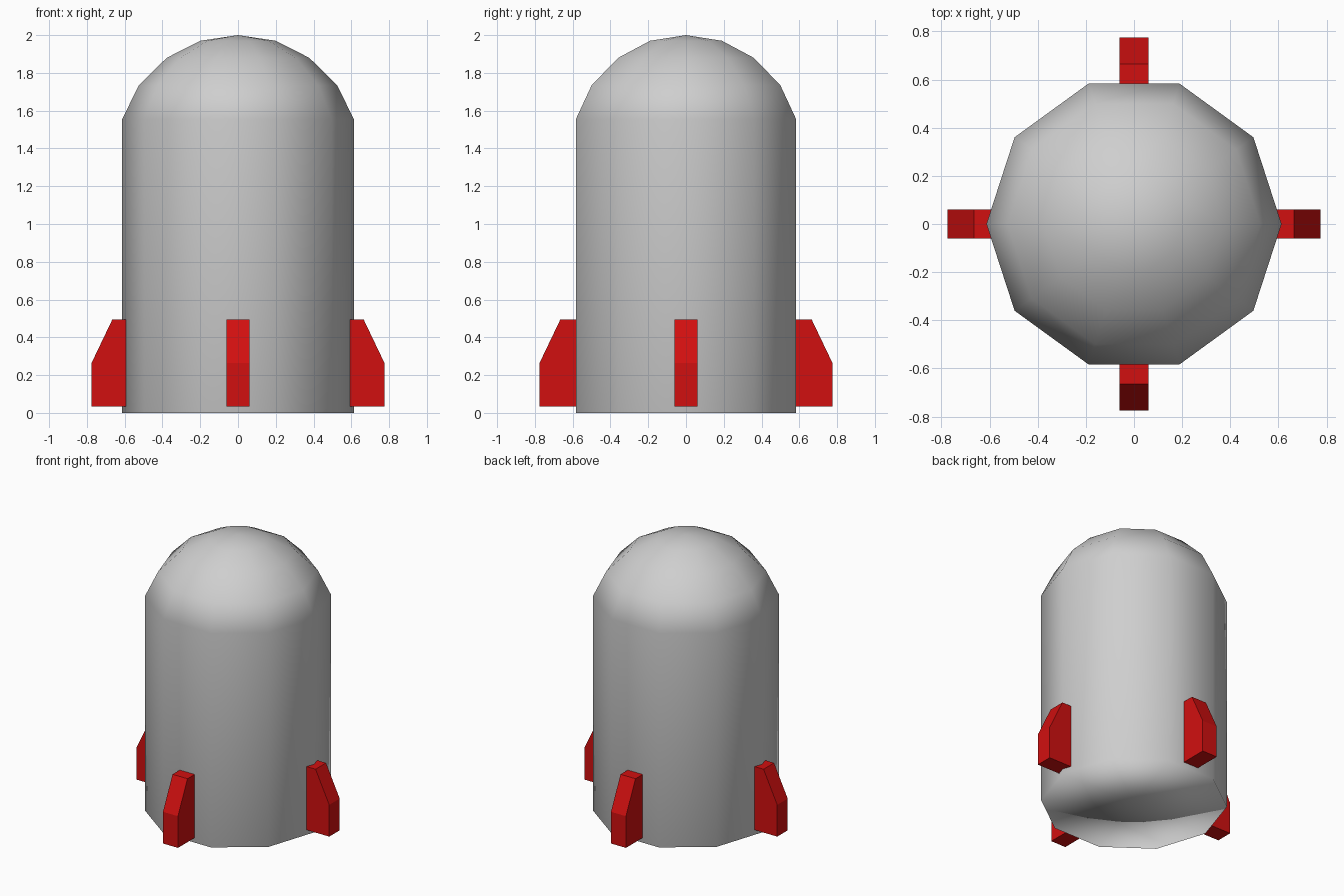
import bpy, bmesh, math
from mathutils import Matrix

cube = bpy.data.objects.get("Cube")
if cube:
    bpy.data.objects.remove(cube, do_unlink=True)


def make_material(name, color):
    mat = bpy.data.materials.new(name)
    mat.use_nodes = True
    mat.diffuse_color = color
    mat.node_tree.nodes["Principled BSDF"].inputs["Base Color"].default_value = color
    return mat


def make_object(name, bm, mat):
    bmesh.ops.recalc_face_normals(bm, faces=bm.faces)
    mesh = bpy.data.meshes.new(name)
    bm.to_mesh(mesh)
    bm.free()
    mesh.materials.append(mat)
    obj = bpy.data.objects.new(name, mesh)
    bpy.context.collection.objects.link(obj)
    return obj


grey = make_material("light grey", (0.62, 0.62, 0.62, 1))
red = make_material("red", (0.64, 0.005, 0.005, 1))

# Body: ten-sided lathe with a domed top and a fan-capped base
SIDES = 10
profile = [(0.613, 0), (0.613, 1.555), (0.525, 1.735), (0.377, 1.88), (0.2, 1.97)]
bm = bmesh.new()
rings = []
for radius, z in profile:
    angles = [2 * math.pi * i / SIDES for i in range(SIDES)]
    rings.append([bm.verts.new((radius * math.cos(a), radius * math.sin(a), z))
                  for a in angles])
base = bm.verts.new((0, 0, 0))
tip = bm.verts.new((0, 0, 2))
for i in range(SIDES):
    j = (i + 1) % SIDES
    for low, high in zip(rings, rings[1:]):
        bm.faces.new((low[i], low[j], high[j], high[i]))
    bm.faces.new((rings[-1][i], rings[-1][j], tip))
    bm.faces.new((rings[0][j], rings[0][i], base))
for face in bm.faces:
    face.smooth = True
body = make_object("body", bm, grey)

# Large wall faces dominate the smooth shading
weighted = body.modifiers.new("weighted_normals", 'WEIGHTED_NORMAL')
weighted.mode = 'FACE_AREA'

# Fins: one extruded outline repeated around the base
outline = [(0.55, 0.035), (0.775, 0.035), (0.775, 0.265), (0.665, 0.495), (0.55, 0.495)]
for k, side in enumerate(("left", "back", "right", "front")):
    bm = bmesh.new()
    face = bm.faces.new([bm.verts.new((r, -0.06, z)) for r, z in outline])
    extruded = bmesh.ops.extrude_face_region(bm, geom=[face])["geom"]
    bmesh.ops.translate(bm, vec=(0, 0.12, 0),
                        verts=[g for g in extruded if isinstance(g, bmesh.types.BMVert)])
    bmesh.ops.transform(bm, matrix=Matrix.Rotation(k * math.pi / 2, 4, 'Z'), verts=bm.verts)
    make_object(side + "_fin", bm, red)
